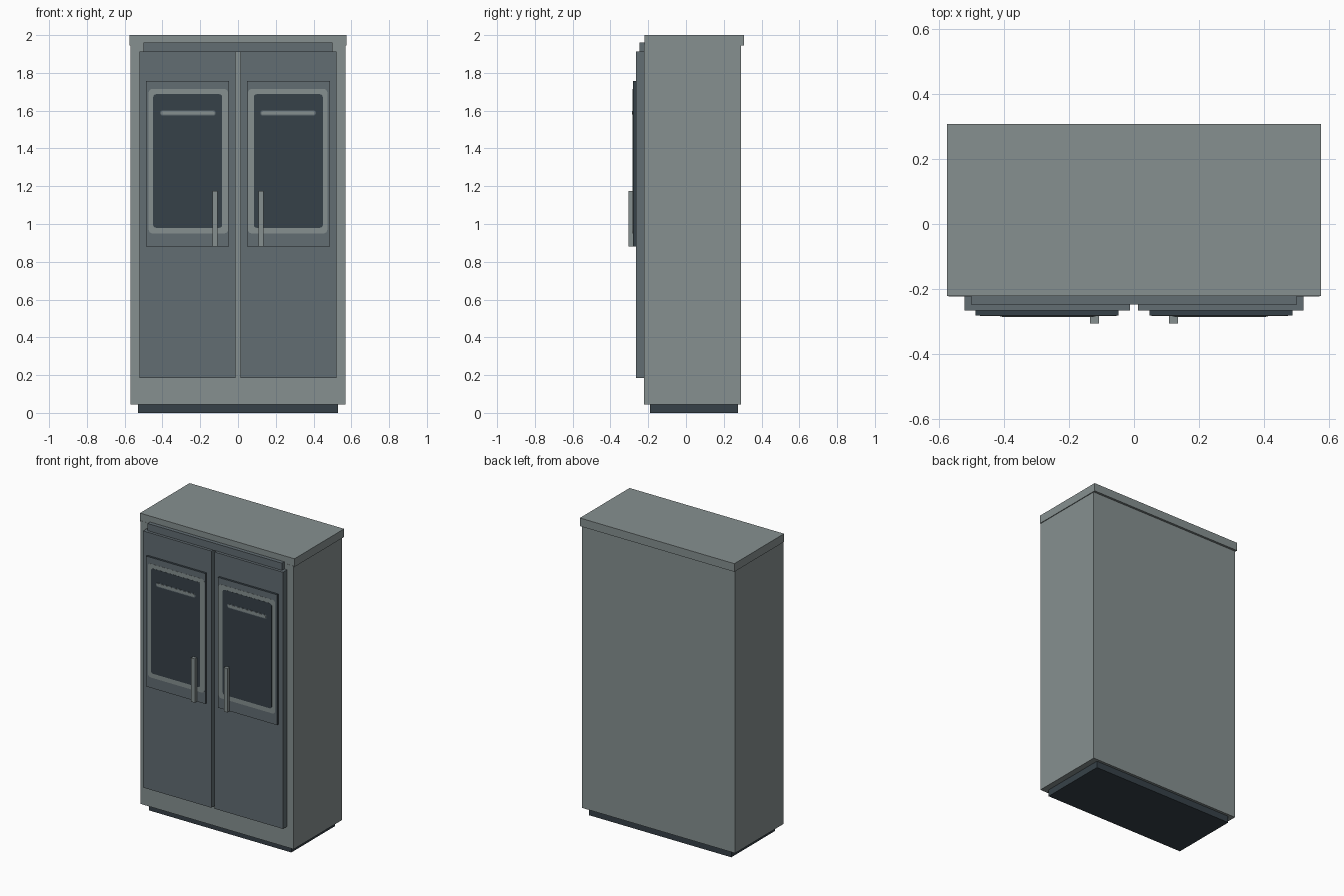
import bpy, bmesh, math

if "Cube" in bpy.data.objects:
    bpy.data.objects.remove(bpy.data.objects["Cube"], do_unlink=True)


def material(name, rgb):
    m = bpy.data.materials.new(name)
    m.use_nodes = True
    m.diffuse_color = (*rgb, 1)
    bsdf = next(n for n in m.node_tree.nodes if n.type == "BSDF_PRINCIPLED")
    bsdf.inputs["Base Color"].default_value = (*rgb, 1)
    return m


LIGHT = material("light grey", (0.24, 0.28, 0.28))
SLATE = material("slate grey", (0.122, 0.153, 0.171))
DARK = material("dark slate", (0.037, 0.053, 0.065))


def finish(name, bm, *mats):
    bmesh.ops.recalc_face_normals(bm, faces=bm.faces)
    mesh = bpy.data.meshes.new(name)
    bm.to_mesh(mesh)
    bm.free()
    for m in mats:
        mesh.materials.append(m)
    ob = bpy.data.objects.new(name, mesh)
    bpy.context.collection.objects.link(ob)
    return ob


def box(name, x, y, z, *mats):
    """Box from (min, max) ranges."""
    bm = bmesh.new()
    bmesh.ops.create_cube(bm, size=1)
    for v in bm.verts:
        v.co = [lo + (c + 0.5) * (hi - lo) for c, (lo, hi) in zip(v.co, (x, y, z))]
    return finish(name, bm, *mats)


def plate(name, x, z, front, back, radius, mat):
    """Thin upright plate with rounded corners."""
    bm = bmesh.new()
    corners = ((x[1], z[1], -1, -1), (x[0], z[1], 1, -1),
               (x[0], z[0], 1, 1), (x[1], z[0], -1, 1))
    ring = []
    for i, (cx, cz, sx, sz) in enumerate(corners):
        for k in range(5):
            a = math.radians(90 * i + 22.5 * k)
            ring.append(bm.verts.new((cx + radius * (sx + math.cos(a)), back,
                                      cz + radius * (sz + math.sin(a)))))
    face = bm.faces.new(ring)
    out = bmesh.ops.extrude_face_region(bm, geom=[face])["geom"]
    for v in out:
        if isinstance(v, bmesh.types.BMVert):
            v.co.y = front
    return finish(name, bm, mat)


# Cabinet
box("plinth", (-0.53, 0.53), (-0.19, 0.275), (0, 0.047), DARK)
box("cabinet_body", (-0.57, 0.57), (-0.222, 0.292), (0.045, 1.95), LIGHT)
box("top_cap", (-0.575, 0.575), (-0.221, 0.307), (1.945, 2), LIGHT)
box("top_trim", (-0.5, 0.5), (-0.247, -0.21), (1.91, 1.96), SLATE)

# Doors with framed windows and handles, mirrored across the middle
for side, s in (("left", 1), ("right", -1)):
    def span(a, b):
        return tuple(sorted((a * s, b * s)))

    box(side + "_door", span(0.012, 0.521), (-0.266, -0.21), (0.185, 1.912), SLATE)
    panel = box(side + "_window_panel", span(0.047, 0.487), (-0.281, -0.26),
                (0.88, 1.757), SLATE, DARK)
    for p in panel.data.polygons:
        p.material_index = 0 if p.normal.y < -0.5 else 1
    plate(side + "_window_frame", span(0.053, 0.473), (0.95, 1.715),
          -0.282, -0.28, 0.02, LIGHT)
    plate(side + "_window_glass", span(0.084, 0.449), (0.98, 1.687),
          -0.283, -0.281, 0.015, DARK)
    plate(side + "_vent_border", span(0.118, 0.412), (1.574, 1.602),
          -0.284, -0.282, 0.013, SLATE)
    plate(side + "_vent_strip", span(0.124, 0.406), (1.579, 1.597),
          -0.285, -0.283, 0.008, LIGHT)
    box(side + "_handle", span(0.108, 0.135), (-0.305, -0.28), (0.88, 1.176), LIGHT)
